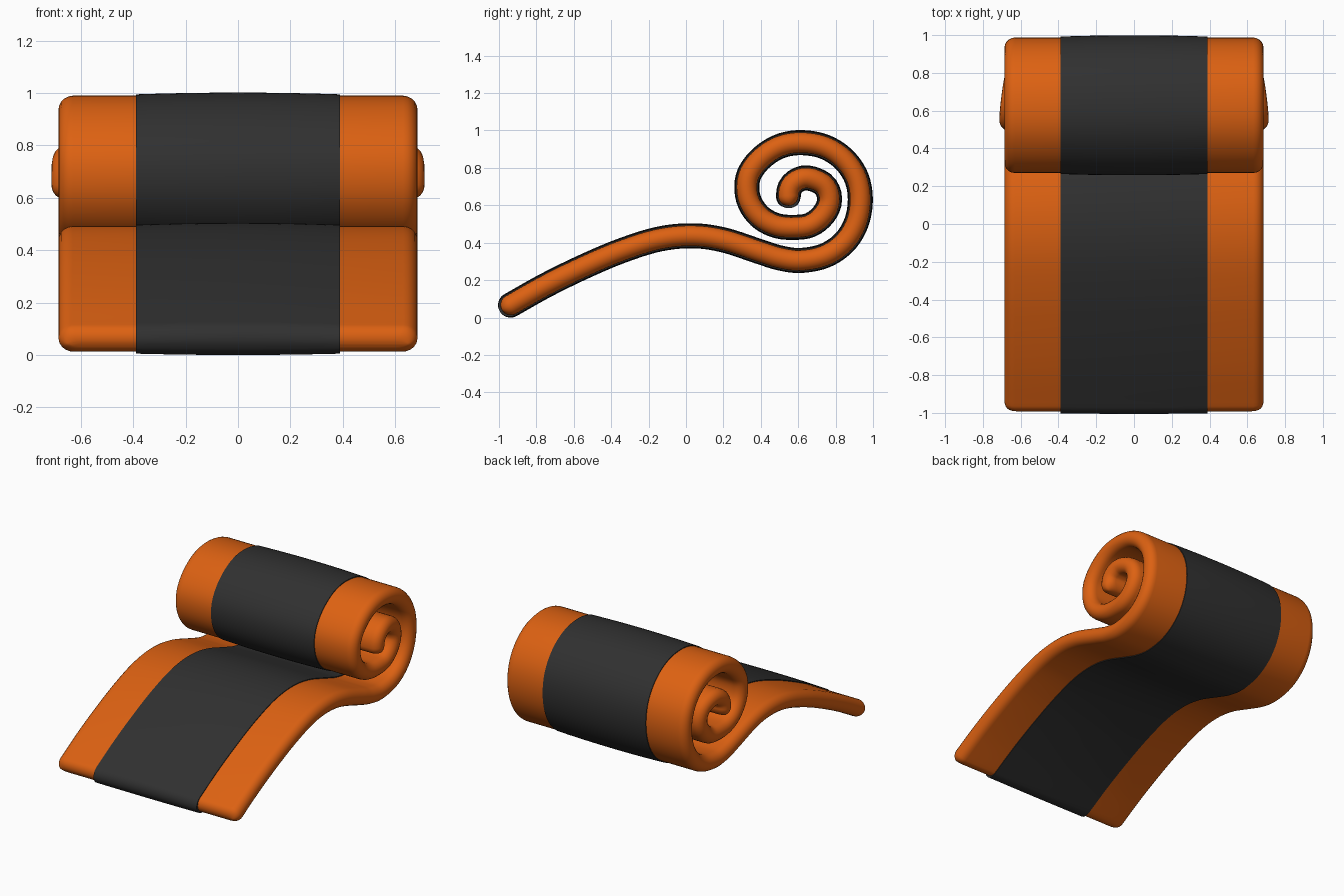
import bpy, bmesh, math
from mathutils import Vector

if "Cube" in bpy.data.objects:
    bpy.data.objects.remove(bpy.data.objects["Cube"])

# Centre line of the rolled mat in the side plane (y, z), foot to inner end
PATH = [(-.985, .04), (-.93, .071), (-.75, .172), (-.55, .270), (-.35, .355), (-.15, .418),
        (.03, .437), (.2, .415), (.4, .350), (.5, .319), (.61, .305), (.74, .330), (.845, .400),
        (.91, .505), (.932, .630), (.91, .750), (.840, .850), (.735, .915), (.61, .935),
        (.50, .915), (.405, .855), (.342, .775), (.325, .695), (.343, .610), (.40, .535),
        (.485, .491), (.58, .482), (.665, .495), (.735, .550), (.768, .630), (.737, .710),
        (.645, .747), (.575, .720), (.548, .665), (.558, .598)]


def dense_path(points, steps=16):
    """Catmull-Rom curve with running lengths."""
    p = [Vector(q) for q in points]
    p = [2 * p[0] - p[1]] + p + [2 * p[-1] - p[-2]]
    out = []
    for i in range(1, len(p) - 2):
        a, b, c, d = p[i - 1:i + 3]
        for k in range(steps):
            t = k / steps
            out.append(.5 * (2 * b + (c - a) * t + (2 * a - 5 * b + 4 * c - d) * t * t
                             + (3 * b - a - 3 * c + d) * t ** 3))
    out.append(p[-2])
    lengths = [0]
    for a, b in zip(out, out[1:]):
        lengths.append(lengths[-1] + (b - a).length)
    return out, lengths


PTS, LEN = dense_path(PATH)
TOTAL = LEN[-1]


def locate(s):
    """Point at length s, extended straight past both ends."""
    i = 0
    while i < len(LEN) - 2 and LEN[i + 1] < s:
        i += 1
    return PTS[i].lerp(PTS[i + 1], 0) + (PTS[i + 1] - PTS[i]) * ((s - LEN[i]) / (LEN[i + 1] - LEN[i]))


def sweep(name, color, h, extend, section, rings=180):
    """Sweep a section (list of (x, offset)) along the path with rounded ends."""
    lo, hi = -extend, TOTAL + extend
    cap = [h * (1 - math.cos(math.radians(a))) for a in range(9, 90, 9)]
    stations = [lo + d for d in cap]
    stations += [lo + h + (hi - lo - 2 * h) * i / rings for i in range(rings + 1)]
    stations += [hi - d for d in reversed(cap)]
    bm = bmesh.new()
    loops = []
    for s in stations:
        d = min(s - lo, hi - s, h)
        t = math.sqrt(h * h - (h - d) ** 2)
        c = locate(s)
        tan = (locate(s + .004) - locate(s - .004)).normalized()
        n = Vector((-tan.y, tan.x))
        loops.append([bm.verts.new((x, c.x + n.x * o, c.y + n.y * o))
                      for x, o in section(t, hi - s)])
    for a, b in zip(loops, loops[1:]):
        for i in range(len(a)):
            j = (i + 1) % len(a)
            bm.faces.new((a[i], a[j], b[j], b[i]))
    bm.faces.new(loops[0])
    bm.faces.new(loops[-1])
    bmesh.ops.recalc_face_normals(bm, faces=bm.faces)
    mesh = bpy.data.meshes.new(name)
    bm.to_mesh(mesh)
    bm.free()
    obj = bpy.data.objects.new(name, mesh)
    bpy.context.collection.objects.link(obj)
    mat = bpy.data.materials.new(name + "_color")
    mat.diffuse_color = color
    mat.use_nodes = True
    mat.node_tree.nodes["Principled BSDF"].inputs["Base Color"].default_value = mat.diffuse_color
    mesh.materials.append(mat)
    bpy.ops.object.select_all(action='DESELECT')
    obj.select_set(True)
    bpy.context.view_layer.objects.active = obj
    bpy.ops.object.shade_smooth_by_angle(angle=math.radians(40))
    return obj


H = .055


def mat_section(t, to_end):
    # round-edged slab, slightly wider at the innermost coil
    g = min(max((.42 - to_end) / .32, 0), 1)
    w = .686 + .027 * g * g * (3 - 2 * g) - .8 * (H - t)
    ring = []
    for side in (1, -1):
        for k in range(11):
            a = math.pi * (k / 10 - .5)
            ring.append((side * (w - H * (1 - math.cos(a))), side * t * math.sin(a)))
    return ring


BAND = .067


def band_section(t, to_end):
    # square-edged strip with a slightly crowned face
    xs = [.39 * (i / 5 - 1) for i in range(11)]
    top = [(x, t * (1 - .1 * (x / .39) ** 2)) for x in xs]
    return top + [(x, -o) for x, o in reversed(top)]


sweep("rolled_mat", (.72, .12, .006, 1), H, 0, mat_section)
sweep("centre_band", (.03, .03, .03, 1), BAND, .013, band_section)
